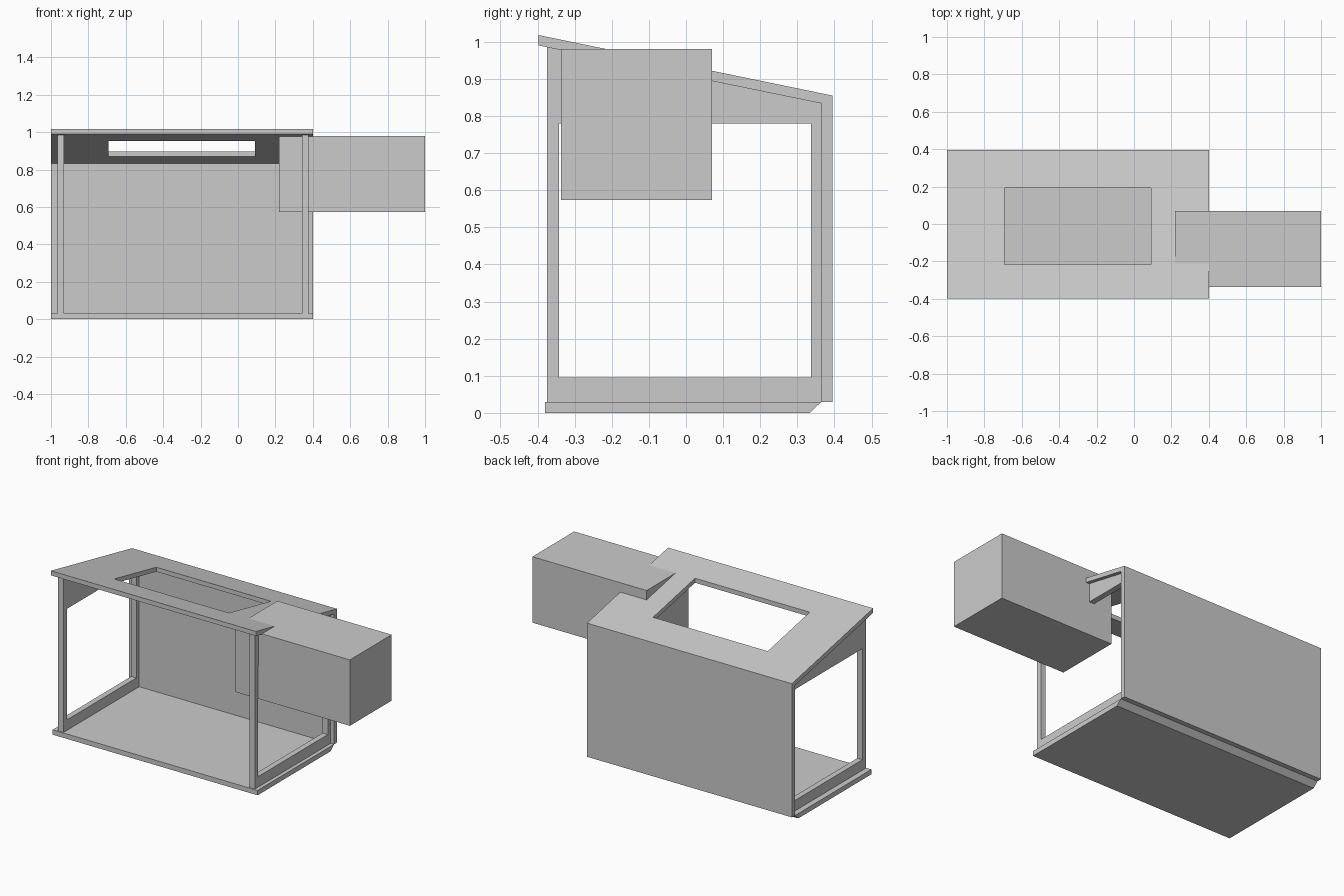
import bpy
import bmesh

# Remove the default object
if "Cube" in bpy.data.objects:
    bpy.data.objects.remove(bpy.data.objects["Cube"])

# Single grey material
grey = bpy.data.materials.new("plain grey")
grey.use_nodes = True
colour = (0.6, 0.6, 0.6, 1)
grey.diffuse_color = colour
grey.node_tree.nodes["Principled BSDF"].inputs["Base Color"].default_value = colour


def prism(name, profile, x0, x1):
    """Extrude a (y, z) profile along x."""
    bm = bmesh.new()
    face = bm.faces.new([bm.verts.new((x0, y, z)) for y, z in profile])
    new = bmesh.ops.extrude_face_region(bm, geom=[face])["geom"]
    verts = [v for v in new if isinstance(v, bmesh.types.BMVert)]
    bmesh.ops.translate(bm, verts=verts, vec=(x1 - x0, 0, 0))
    bmesh.ops.recalc_face_normals(bm, faces=bm.faces[:])
    mesh = bpy.data.meshes.new(name)
    bm.to_mesh(mesh)
    bm.free()
    mesh.materials.append(grey)
    obj = bpy.data.objects.new(name, mesh)
    bpy.context.collection.objects.link(obj)
    return obj


def box(name, x, y, z):
    corners = [(y[0], z[0]), (y[1], z[0]), (y[1], z[1]), (y[0], z[1])]
    return prism(name, corners, *x)


def cut(obj, x, y, z):
    """Cut a box-shaped opening through an object."""
    cutter = box("opening_cutter", x, y, z)
    cutter.hide_render = True
    mod = obj.modifiers.new("opening", "BOOLEAN")
    mod.operation = "DIFFERENCE"
    mod.solver = "EXACT"
    mod.object = cutter
    bpy.context.view_layer.objects.active = obj
    bpy.ops.object.modifier_apply(modifier=mod.name)
    bpy.data.objects.remove(cutter)


LEFT, RIGHT = 0.4, -1.0      # ends of the shelter
FRONT, BACK = -0.375, 0.365  # depth of the side frames
FLOOR = 0.03


def underside(y):
    """Height of the sloping roof's lower surface."""
    return 0.99 - 0.205 * (y + 0.397)


# Floor slab with a chamfered rear lower edge
prism("floor", [(-0.38, 0), (0.333, 0), (BACK, FLOOR), (-0.38, FLOOR)], RIGHT, LEFT)

# Sloping roof folded down into the back wall, with a skylight
shell = prism("roof_and_back_wall", [
    (-0.397, 1.018), (0.395, 0.855), (0.395, FLOOR), (BACK, FLOOR),
    (BACK, underside(BACK)), (-0.397, underside(-0.397))], RIGHT, LEFT)
cut(shell, (-0.693, 0.09), (-0.217, 0.193), (0.8, 1.1))

# Side frames with large openings
for name, x in (("right_side_frame", -0.965), ("left_side_frame", 0.342)):
    frame = prism(name, [(FRONT, FLOOR), (BACK, FLOOR),
                         (BACK, underside(BACK)), (FRONT, underside(FRONT))], x, x + 0.035)
    cut(frame, (x - 0.1, x + 0.1), (-0.342, 0.337), (0.095, 0.78))

# Solid block through the left side
box("side_block", (0.22, 1.0), (-0.337, 0.07), (0.573, 0.98))
